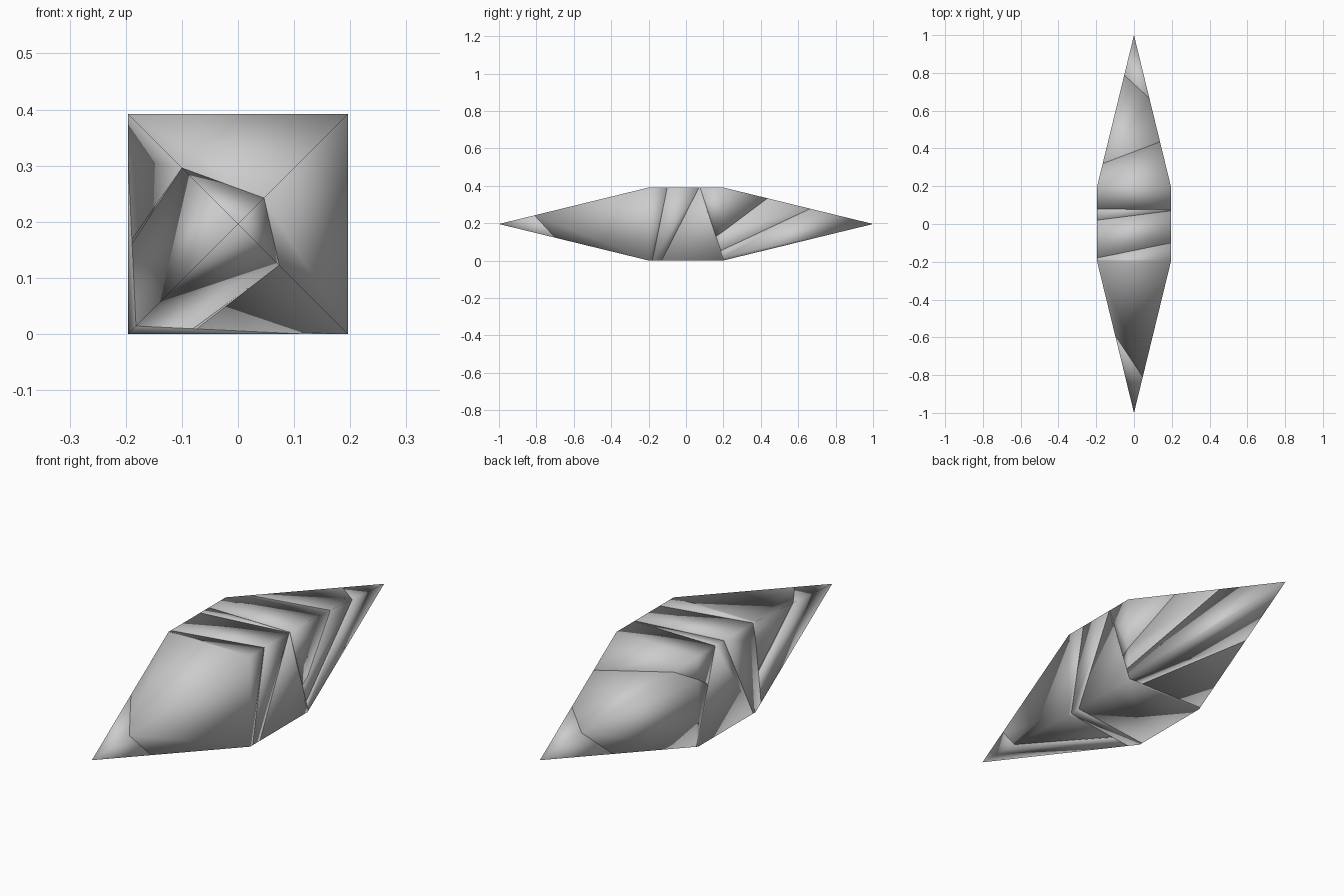
import bpy, bmesh
from mathutils import Vector

if "Cube" in bpy.data.objects:
    bpy.data.objects.remove(bpy.data.objects["Cube"])

S = 0.196   # half width of the square core
C = 0.196   # height of the long axis


def crystal():
    # square core with a long pyramid on each end
    bm = bmesh.new()
    rings = []
    for y in (-S, S):
        rings.append([bm.verts.new((x * S, y, C + z * S))
                      for x, z in ((-1, -1), (1, -1), (1, 1), (-1, 1))])
    tips = [bm.verts.new((0, y, C)) for y in (-1, 1)]
    for i in range(4):
        j = (i + 1) % 4
        bm.faces.new((rings[0][i], rings[0][j], rings[1][j], rings[1][i]))
        for ring, tip in zip(rings, tips):
            bm.faces.new((ring[j], ring[i], tip))
    bmesh.ops.recalc_face_normals(bm, faces=bm.faces)
    return bm


def keep(bm, co, no):
    # keep the half behind the plane and cap the break
    r = bmesh.ops.bisect_plane(bm, geom=bm.verts[:] + bm.edges[:] + bm.faces[:],
                               dist=1e-5, plane_co=co, plane_no=no, clear_outer=True)
    edges = [e for e in r["geom_cut"]
             if isinstance(e, bmesh.types.BMEdge) and e.is_valid and e.is_boundary]
    if edges:
        bmesh.ops.contextual_create(bm, geom=edges)


def split(bm, pts):
    # returns the (front, back) halves either side of a plane through three points
    a, b, c = (Vector(p) for p in pts)
    no = (b - a).cross(c - a).normalized()
    if no.y < 0:
        no = -no
    front, back = bm.copy(), bm.copy()
    keep(front, a, no)
    keep(back, a, -no)
    bm.free()
    return front, back


def finish(bm, name):
    bmesh.ops.recalc_face_normals(bm, faces=bm.faces)
    for f in bm.faces:
        f.smooth = True
    me = bpy.data.meshes.new(name)
    bm.to_mesh(me)
    bm.free()
    bpy.context.collection.objects.link(bpy.data.objects.new(name, me))


# fracture planes across the body
front, rest = split(crystal(), [(-S, -.18, .392), (S, -.10, .392), (S, -.18, 0)])
slab, rest = split(rest, [(-S, .02, .392), (S, .07, .392), (S, -.13, 0)])
wedge, rest = split(rest, [(-S, .08, .392), (S, .075, .392), (S, .16, .13)])

# front end: tip, lower-left splinter and main block
tip, front = split(front, [(.046, -.81, .243), (.073, -.70, .124), (-.10, -.59, .296)])
splinter_a, splinter_b = split(front, [(.073, -.70, .124), (-.065, -.26, .015), (-.10, -.59, .296)])

# back end: top block, lower block and tip
top_block, back = split(rest, [(S, .16, .13), (.137, .44, .337), (-.16, .32, .36)])
back_block, back_tip = split(back, [(-.05, .79, .25), (.08, .67, .28), (.117, .52, .21)])

for piece, name in ((tip, "front_tip"), (splinter_a, "front_splinter"),
                    (splinter_b, "front_block"), (slab, "middle_slab"),
                    (wedge, "middle_wedge"), (top_block, "top_block"),
                    (back_block, "back_block"), (back_tip, "back_tip")):
    finish(piece, name)
